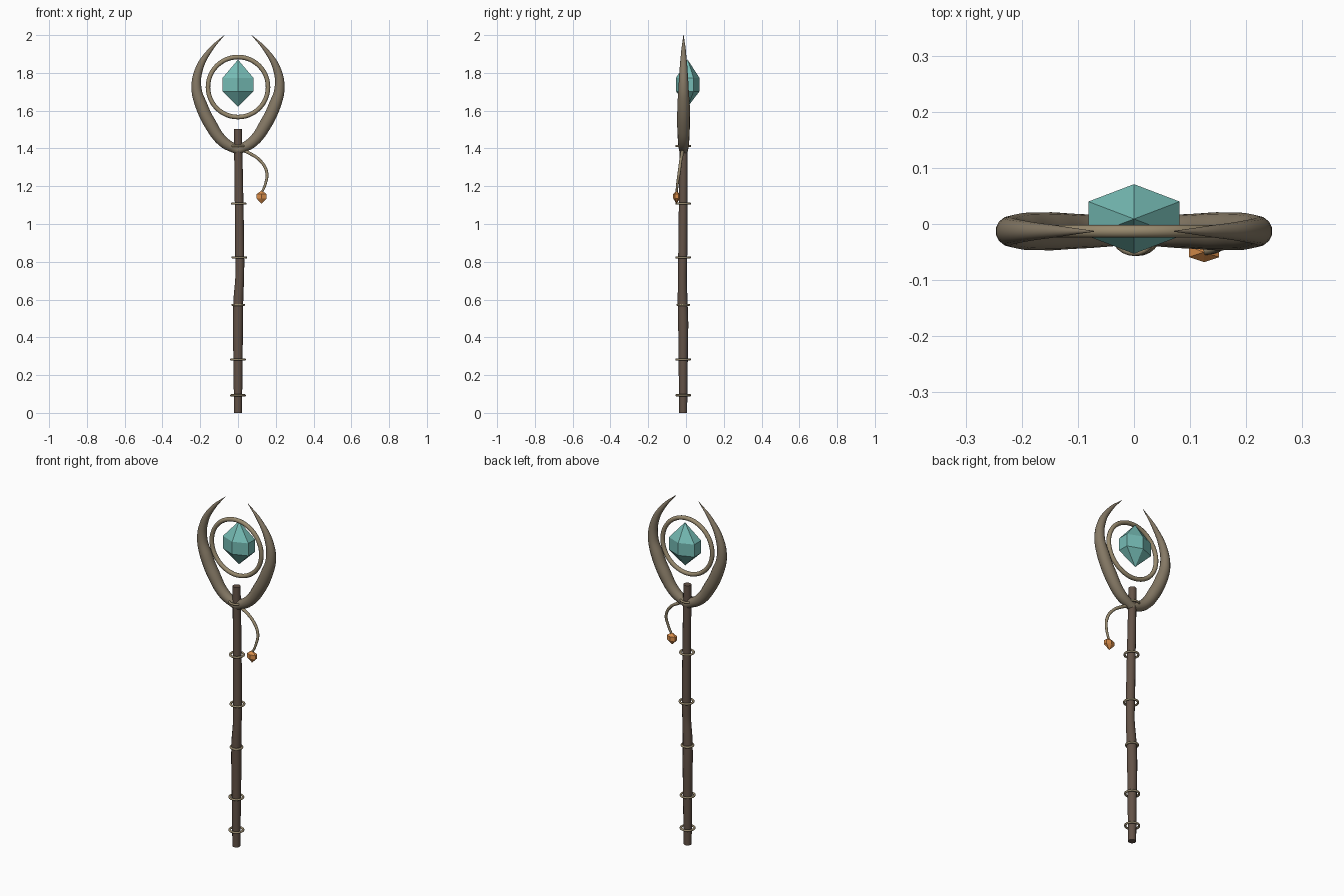
import bpy, bmesh, math

if "Cube" in bpy.data.objects:
    bpy.data.objects.remove(bpy.data.objects["Cube"])

Y = -0.013  # plane of the staff and prongs


def material(name, rgb):
    m = bpy.data.materials.new(name)
    m.diffuse_color = (*rgb, 1)
    m.use_nodes = True
    m.node_tree.nodes["Principled BSDF"].inputs["Base Color"].default_value = m.diffuse_color
    return m


BARK = material("dark_wood", (0.125, 0.085, 0.063))
HORN = material("pale_wood", (0.235, 0.19, 0.13))
CORD = material("tan_cord", (0.31, 0.25, 0.155))
TEAL = material("teal_crystal", (0.18, 0.5, 0.46))
AMBER = material("amber", (0.7, 0.27, 0.07))


def tube(name, pts, mat, res=4):
    """Smooth tapered tube through (x, y, z, radius) points."""
    cu = bpy.data.curves.new(name, 'CURVE')
    cu.dimensions = '3D'
    cu.bevel_depth = 1.0
    cu.bevel_resolution = res
    cu.resolution_u = 6
    cu.use_fill_caps = True
    sp = cu.splines.new('BEZIER')
    sp.bezier_points.add(len(pts) - 1)
    for bp, (x, y, z, r) in zip(sp.bezier_points, pts):
        bp.co = (x, y, z)
        bp.radius = r
        bp.handle_left_type = bp.handle_right_type = 'AUTO'
    ob = bpy.data.objects.new(name, cu)
    bpy.context.collection.objects.link(ob)
    bpy.ops.object.select_all(action='DESELECT')
    ob.select_set(True)
    bpy.context.view_layer.objects.active = ob
    bpy.ops.object.convert(target='MESH')
    ob = bpy.context.object
    ob.data.materials.clear()
    ob.data.materials.append(mat)
    bpy.ops.object.shade_smooth_by_angle(angle=math.radians(40))
    return ob


def torus(name, loc, major, minor, mat, rot=(0, 0, 0), seg=24):
    bpy.ops.mesh.primitive_torus_add(location=loc, rotation=rot, major_radius=major,
                                     minor_radius=minor, major_segments=seg, minor_segments=10)
    ob = bpy.context.object
    ob.name = name
    ob.data.materials.append(mat)
    bpy.ops.object.shade_smooth_by_angle(angle=math.radians(40))
    return ob


def crystal(name, x, y, rx, ry, heights, mat):
    """Six-sided double-pointed crystal; heights = bottom, lower, upper, top."""
    bm = bmesh.new()
    bottom = bm.verts.new((x, y, heights[0]))
    top = bm.verts.new((x, y, heights[3]))
    rows = [[bm.verts.new((x + rx * math.sin(i * math.pi / 3),
                           y + ry * math.cos(i * math.pi / 3), z)) for i in range(6)]
            for z in heights[1:3]]
    for i in range(6):
        j = (i + 1) % 6
        lo, up = rows
        bm.faces.new((bottom, lo[i], lo[j]))
        bm.faces.new((lo[i], lo[j], up[j], up[i]))
        bm.faces.new((up[i], up[j], top))
    bmesh.ops.recalc_face_normals(bm, faces=bm.faces)
    me = bpy.data.meshes.new(name)
    bm.to_mesh(me)
    bm.free()
    me.materials.append(mat)
    ob = bpy.data.objects.new(name, me)
    bpy.context.collection.objects.link(ob)
    return ob


# Slightly crooked shaft
tube("shaft", [(0, Y - .002, 0, .021), (0, Y - .002, .25, .024), (0, Y - .002, .48, .027),
               (.002, Y - .005, .60, .026), (.009, Y - .006, .72, .023), (.009, Y - .004, .85, .024),
               (.006, Y - .002, 1.1, .023), (.002, Y, 1.35, .022), (0, Y, 1.503, .021)], BARK)

# Two curved prongs, mirrored left and right
PRONG = [(0, 1.39, .024), (.08, 1.437, .030), (.147, 1.53, .034), (.195, 1.63, .033),
         (.220, 1.72, .027), (.206, 1.82, .021), (.148, 1.92, .012), (.072, 2.0, .001)]
for side, label in ((-1, "left"), (1, "right")):
    tube("prong_" + label, [(side * x, Y, z, r) for x, z, r in PRONG], HORN, 5)

# Hoop around the crystal
torus("hoop", (0, Y, 1.725), .159, .012, CORD, (math.pi / 2, 0, 0), 48)

# Floating crystal
crystal("crystal", 0, .009, .094, .062, (1.62, 1.702, 1.774, 1.87), TEAL)

# Wrapped bands along the shaft
for i, (x, z) in enumerate([(0, .093), (0, .283), (.001, .572), (.007, .823), (.004, 1.108), (0, 1.413)]):
    torus("band_%d" % (i + 1), (x, Y - .002, z), .030 if i == 2 else .036, .006, CORD)

# Hanging tendril and amber bead
tube("tendril", [(.005, Y - .005, 1.40, .010), (.06, -.020, 1.375, .009), (.118, -.028, 1.335, .008),
                 (.152, -.036, 1.275, .008), (.146, -.045, 1.215, .007), (.126, -.05, 1.165, .006)], CORD, 3)
crystal("bead", .125, -.050, .031, .018, (1.107, 1.135, 1.158, 1.178), AMBER)
